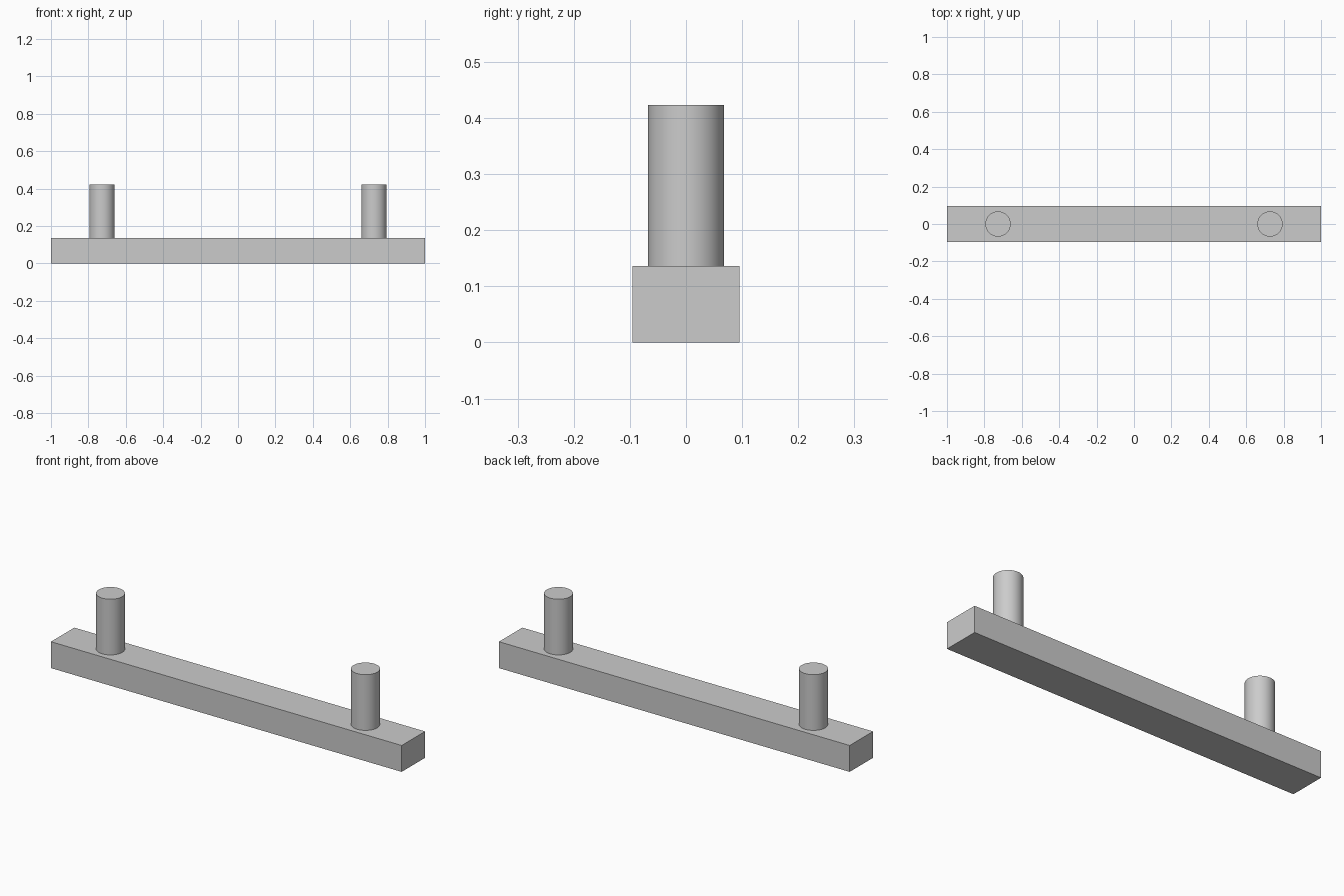
import bpy
import math

cube = bpy.data.objects.get("Cube")
if cube:
    bpy.data.objects.remove(cube, do_unlink=True)

# Single grey finish
grey = bpy.data.materials.new("light_grey")
grey.use_nodes = True
colour = (0.6, 0.6, 0.6, 1)
grey.diffuse_color = colour
grey.node_tree.nodes["Principled BSDF"].inputs["Base Color"].default_value = colour

LENGTH, DEPTH, BAR_TOP = 2.0, 0.19, 0.136
POST_X, POST_RADIUS, POST_TOP = 0.727, 0.0675, 0.423

# Rectangular grip bar
bpy.ops.mesh.primitive_cube_add(size=1, location=(0, 0, BAR_TOP / 2))
bar = bpy.context.object
bar.name = "grip_bar"
bar.scale = (LENGTH, DEPTH, BAR_TOP)
bpy.ops.object.transform_apply(location=False, rotation=False, scale=True)
bar.data.materials.append(grey)

# Round mounting posts standing on the bar
for name, side in (("left_post", 1), ("right_post", -1)):
    bpy.ops.mesh.primitive_cylinder_add(
        vertices=64, radius=POST_RADIUS, depth=POST_TOP - BAR_TOP,
        location=(side * POST_X, 0, (POST_TOP + BAR_TOP) / 2))
    post = bpy.context.object
    post.name = name
    post.data.materials.append(grey)
    bpy.ops.object.shade_smooth_by_angle(angle=math.radians(30))
